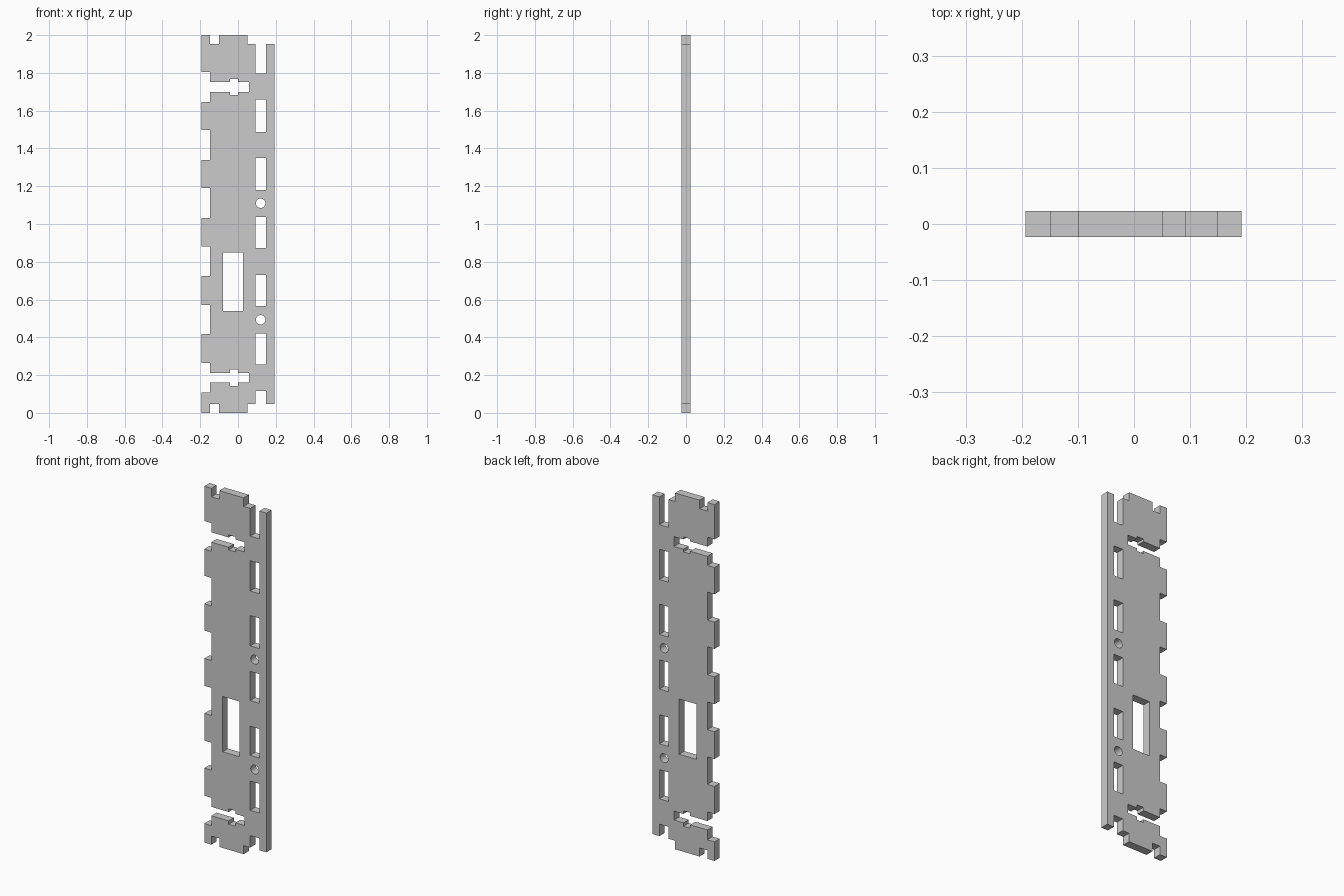
import bpy, bmesh, math

if "Cube" in bpy.data.objects:
    bpy.data.objects.remove(bpy.data.objects["Cube"])

HALF_T = 0.023                      # half plate thickness
L, R = -0.193, 0.192                # outer edges
NOTCH_X = -0.149                    # depth of left edge notches
RAIL_A, RAIL_B = 0.092, 0.149       # slot column beside the right rail


def rect(x0, x1, z0, z1):
    return [(x0, z0), (x1, z0), (x1, z1), (x0, z1)]


def circle(cx, cz, r, n=32):
    return [(cx + r * math.cos(2 * math.pi * i / n),
             cz + r * math.sin(2 * math.pi * i / n)) for i in range(n)]


def cross_slot(z0, z1, b0, b1):
    """Keyed slot opening from a left notch, listed from bottom to top."""
    return [(NOTCH_X, z0), (-0.042, z0), (-0.042, b0), (0.0, b0), (0.0, z0),
            (0.058, z0), (0.058, z1), (0.0, z1), (0.0, b1), (-0.042, b1),
            (-0.042, z1), (NOTCH_X, z1)]


# end profiles, left to right at the bottom and right to left at the top
bottom = [(L, 0), (NOTCH_X, 0), (NOTCH_X, 0.048), (-0.10, 0.048), (-0.10, 0),
          (0.051, 0), (0.051, 0.048), (RAIL_A, 0.048), (RAIL_A, 0.115),
          (RAIL_B, 0.115), (RAIL_B, 0.048), (R, 0.048)]
top = [(x, 2 - z) for x, z in reversed(bottom)]
top = [(x, 1.796 if abs(z - 1.885) < 1e-4 else z) for x, z in top]

# left edge notches, walked upward then reversed
slots = {0: cross_slot(0.162, 0.212, 0.143, 0.230),
         5: cross_slot(1.698, 1.753, 1.683, 1.767)}
notches = [(0.107, 0.263), (0.418, 0.572), (0.725, 0.880),
           (1.033, 1.190), (1.340, 1.497), (1.647, 1.805)]
left = []
for i, (z0, z1) in enumerate(notches):
    left += [(L, z0), (NOTCH_X, z0)] + slots.get(i, []) + [(NOTCH_X, z1), (L, z1)]
outline = bottom + top + left[::-1]

# rail slots, round holes and the large window
loops = [outline, rect(-0.08, 0.026, 0.54, 0.85)]
loops += [rect(RAIL_A, RAIL_B, z0, z1) for z0, z1 in
          [(0.257, 0.421), (0.566, 0.729), (0.873, 1.037), (1.18, 1.35), (1.488, 1.658)]]
loops += [circle(0.12, z, 0.025) for z in (0.493, 1.11)]

# filled profile extruded to the plate thickness
curve = bpy.data.curves.new("plate_profile", 'CURVE')
curve.dimensions = '2D'
curve.fill_mode = 'BOTH'
curve.extrude = HALF_T
for pts in loops:
    s = curve.splines.new('POLY')
    s.points.add(len(pts) - 1)
    for p, (x, z) in zip(s.points, pts):
        p.co = (x, z, 0, 1)
    s.use_cyclic_u = True
    s.use_smooth = False
temp = bpy.data.objects.new("plate_profile", curve)
bpy.context.collection.objects.link(temp)
bpy.context.view_layer.update()
dg = bpy.context.evaluated_depsgraph_get()
mesh = bpy.data.meshes.new_from_object(temp.evaluated_get(dg))
bpy.data.objects.remove(temp)

# weld the caps to the walls and stand the plate upright
bm = bmesh.new()
bm.from_mesh(mesh)
bmesh.ops.remove_doubles(bm, verts=bm.verts, dist=1e-4)
for v in bm.verts:
    v.co = (v.co.x, -v.co.z, v.co.y)
bmesh.ops.recalc_face_normals(bm, faces=bm.faces)
bm.to_mesh(mesh)
bm.free()
plate = bpy.data.objects.new("slotted_plate", mesh)
bpy.context.collection.objects.link(plate)
bpy.context.view_layer.objects.active = plate
plate.select_set(True)
bpy.ops.object.shade_smooth_by_angle(angle=math.radians(30))
